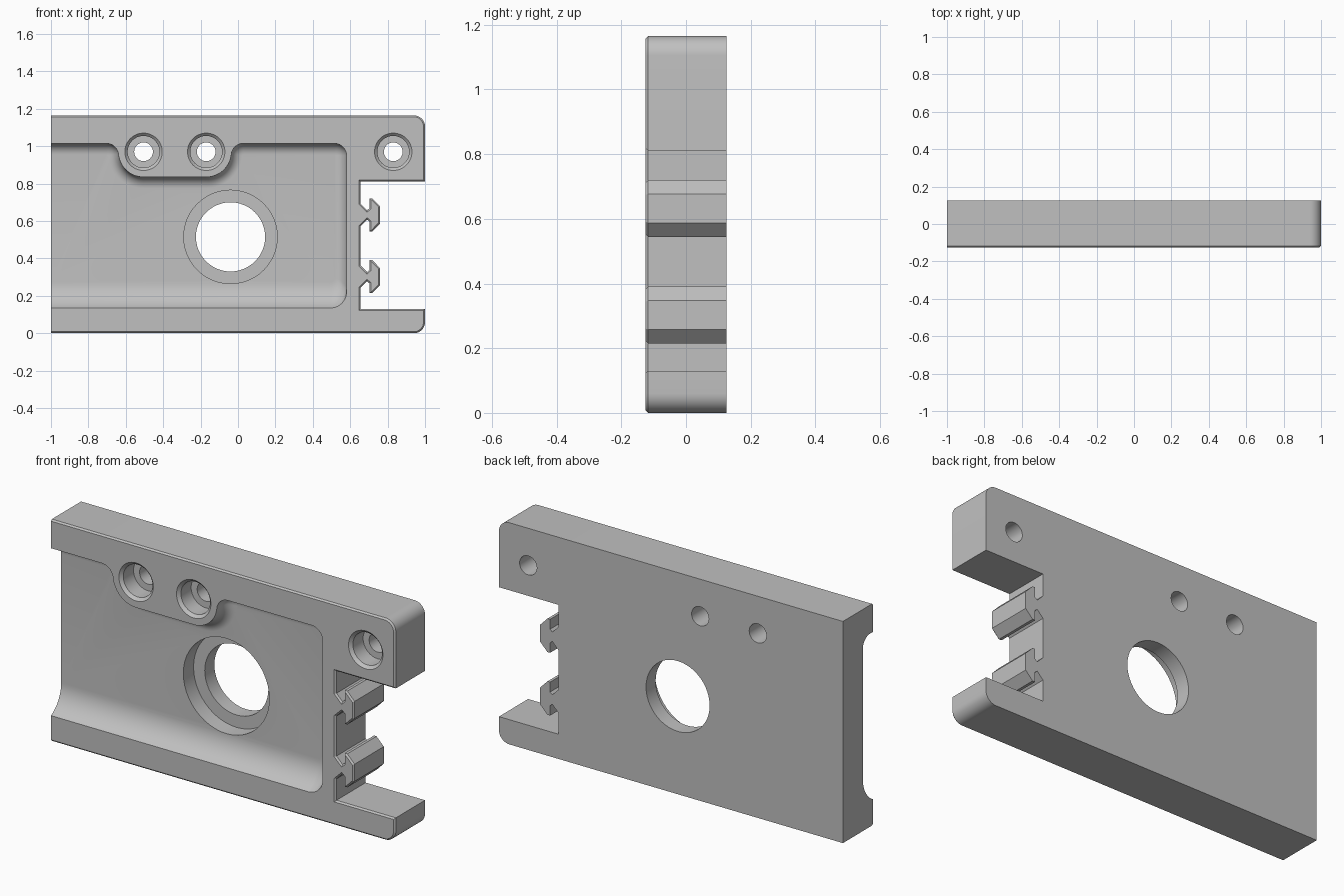
import bpy, bmesh
from math import sin, cos, pi, atan2, sqrt, radians

if "Cube" in bpy.data.objects:
    bpy.data.objects.remove(bpy.data.objects["Cube"])

FRONT, BACK, HEIGHT = -0.125, 0.125, 1.165
FLOOR = -0.04          # pocket floor
FILLET = 0.06          # pocket floor fillet

grey = bpy.data.materials.new("plain_grey")
grey.use_nodes = True
grey.diffuse_color = (0.53, 0.53, 0.53, 1)
grey.node_tree.nodes["Principled BSDF"].inputs["Base Color"].default_value = grey.diffuse_color


def arc(cx, cz, r, a0, a1, n=10):
    """Points on an arc in the x-z plane, angles in radians."""
    return [(cx + r * cos(a0 + (a1 - a0) * i / n),
             cz + r * sin(a0 + (a1 - a0) * i / n)) for i in range(n + 1)]


def circle(cx, cz, r):
    return arc(cx, cz, r, 0, 2 * pi, 48)[:-1]


def loft(name, levels, chamfer=0):
    """Closed solid through matching outlines, each placed at a depth y."""
    bm = bmesh.new()
    rings = [[bm.verts.new((x, y, z)) for x, z in pts] for y, pts in levels]
    n = len(rings[0])
    for a, b in zip(rings, rings[1:]):
        for i in range(n):
            j = (i + 1) % n
            bm.faces.new((a[i], a[j], b[j], b[i]))
    front = bm.faces.new(rings[0])
    bm.faces.new(rings[-1])
    bmesh.ops.recalc_face_normals(bm, faces=bm.faces)
    if chamfer:
        edges = [e for e in front.edges if any(v.co.x > -0.99 for v in e.verts)]
        bmesh.ops.bevel(bm, geom=edges, offset=chamfer, segments=1,
                        affect='EDGES', clamp_overlap=False)
    mesh = bpy.data.meshes.new(name)
    bm.to_mesh(mesh)
    bm.free()
    obj = bpy.data.objects.new(name, mesh)
    bpy.context.collection.objects.link(obj)
    mesh.materials.append(grey)
    return obj


def hook(cz):
    """Arrow-shaped catch on the slot wall, listed from bottom to top."""
    upper = [(0.655, 0.06), (0.69, 0.025), (0.703, 0.036),
             (0.703, 0.088), (0.718, 0.088), (0.76, 0.045)]
    return [(x, cz - h) for x, h in upper] + [(x, cz + h) for x, h in reversed(upper)]


def pocket(d, b):
    """Pocket outline inset by d at the top, right and boss, and by b below."""
    r = 0.065
    cz, boss_z, boss_r = 1.015 - r, 0.97, 0.135
    dz = boss_z - cz
    dx = sqrt((boss_r + r) ** 2 - dz ** 2)
    t = atan2(dz, dx)
    rc = 0.085 - d
    left, right = -0.505, -0.17
    pts = [(-1.1, 0.135 + b)]
    pts += arc(0.495, 0.135 + b + rc, rc, -pi / 2, 0)
    pts += arc(0.58 - r, cz, r - d, 0, pi / 2)
    pts += arc(right + dx, cz, r - d, pi / 2, pi - t)
    pts += arc(right, boss_z, boss_r + d, -t, -pi / 2, 16)
    pts += arc(left, boss_z, boss_r + d, -pi / 2, t - pi, 16)
    pts += arc(left - dx, cz, r - d, t, pi / 2)
    return pts + [(-1.1, 1.015 - d)]


# Plate outline with open slot and two hooks
R = 0.06
outline = [(-1, 0)] + arc(1 - R, R, R, -pi / 2, 0) + [(1, 0.13), (0.655, 0.13)]
outline += hook(0.3025) + hook(0.6325) + [(0.655, 0.81), (1, 0.81)]
outline += arc(1 - R, HEIGHT - R, R, 0, pi / 2) + [(-1, HEIGHT)]
plate = loft("mounting_plate", [(FRONT, outline), (BACK, outline)], 0.008)

# Pocket cutter: straight walls, round floor fillet, long sweep at the bottom
depth, sweep = FLOOR - FRONT, 0.14
sweep_r = (sweep ** 2 + depth ** 2) / (2 * depth)


def pocket_level(y):
    up = max(FLOOR - y, 0)
    d = FILLET - sqrt(max(FILLET ** 2 - max(FILLET - up, 0) ** 2, 0))
    b = sweep - sqrt(max(sweep_r ** 2 - (sweep_r - up) ** 2, 0))
    return y, pocket(d, b)


levels = [(FRONT - 0.05, pocket(0, 0)), pocket_level(FRONT), pocket_level(FRONT + 0.012)]
steps = 10
levels += [pocket_level(FLOOR - FILLET * (1 - sin(pi / 2 * i / steps)))
           for i in range(steps + 1)]
cutters = [loft("pocket_cutter", levels)]

# Large stepped bore through the pocket floor
for r, y in ((0.25, FLOOR + 0.085), (0.185, BACK + 0.05)):
    ring = circle(-0.04, 0.515, r)
    cutters.append(loft("bore_cutter", [(FRONT - 0.05, ring), (y, ring)]))

# Counterbored screw holes with a chamfered mouth
for x in (-0.505, -0.17, 0.83):
    profile = [(FRONT - 0.02, 0.1), (FRONT, 0.1), (FRONT + 0.015, 0.085),
               (FRONT + 0.1, 0.085), (FRONT + 0.1, 0.05), (BACK + 0.05, 0.05)]
    cutters.append(loft("screw_hole_cutter", [(y, circle(x, 0.97, r)) for y, r in profile]))

# Cut everything out of the plate
bpy.ops.object.select_all(action='DESELECT')
bpy.context.view_layer.objects.active = plate
plate.select_set(True)
for cutter in cutters:
    cutter.hide_render = True
    mod = plate.modifiers.new("cut", 'BOOLEAN')
    mod.operation = 'DIFFERENCE'
    mod.solver = 'EXACT'
    mod.object = cutter
    bpy.ops.object.modifier_apply(modifier=mod.name)
    bpy.data.objects.remove(cutter)

bpy.ops.object.shade_smooth_by_angle(angle=radians(30))
